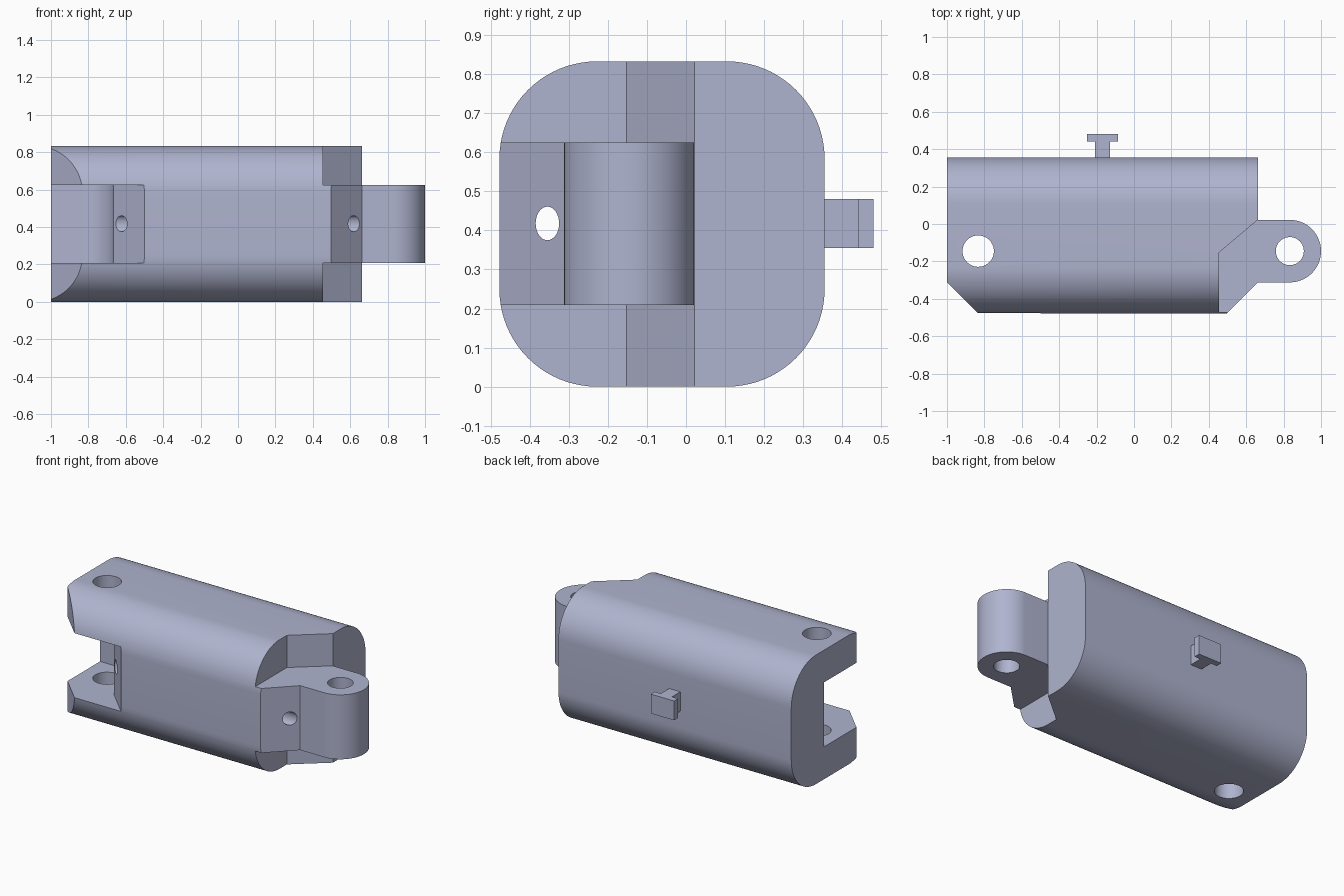
import bpy, bmesh, math
from mathutils import Vector

if "Cube" in bpy.data.objects:
    bpy.data.objects.remove(bpy.data.objects["Cube"])

TOP, MID = 0.833, 0.4165          # body height and its middle
Z0, Z1 = 0.209, 0.625             # hinge band
PIN_X, PIN_Y, KNUCKLE = 0.833, -0.145, 0.167
BACK, FRONT = 0.355, -0.478

paint = bpy.data.materials.new("blue_grey")
paint.diffuse_color = (0.43, 0.455, 0.62, 1)
paint.use_nodes = True
paint.node_tree.nodes["Principled BSDF"].inputs["Base Color"].default_value = paint.diffuse_color


def arc(cx, cy, r, a0, a1, n, ry=None):
    """Points along an arc, angles in degrees."""
    return [(cx + r * math.cos(math.radians(a0 + (a1 - a0) * i / n)),
             cy + (ry or r) * math.sin(math.radians(a0 + (a1 - a0) * i / n)))
            for i in range(n + 1)]


def prism(name, pts, lo, hi, axis="z"):
    """Extrude a 2D profile along z (xy profile) or x (yz profile)."""
    place = (lambda p, h: (p[0], p[1], h)) if axis == "z" else (lambda p, h: (h, p[0], p[1]))
    bm = bmesh.new()
    face = bm.faces.new([bm.verts.new(place(p, lo)) for p in pts])
    ext = bmesh.ops.extrude_face_region(bm, geom=[face])
    step = Vector(place((0, 0), hi - lo))
    bmesh.ops.translate(bm, vec=step,
                        verts=[v for v in ext["geom"] if isinstance(v, bmesh.types.BMVert)])
    bmesh.ops.recalc_face_normals(bm, faces=bm.faces)
    me = bpy.data.meshes.new(name)
    bm.to_mesh(me)
    bm.free()
    me.materials.append(paint)
    ob = bpy.data.objects.new(name, me)
    bpy.context.collection.objects.link(ob)
    return ob


def cut(target, *args):
    """Subtract a prism from the target and discard the cutter."""
    cutter = prism("cutter", *args)
    cutter.hide_render = True
    mod = target.modifiers.new("cut", "BOOLEAN")
    mod.operation, mod.solver, mod.object = "DIFFERENCE", "EXACT", cutter
    bpy.context.view_layer.objects.active = target
    bpy.ops.object.modifier_apply(modifier=mod.name)
    bpy.data.objects.remove(cutter)


# Rounded square bar, long enough to carve the hinge knuckle from it
R = 0.25
profile = (arc(BACK - R, TOP - R, R, 0, 90, 20) + arc(FRONT + R, TOP - R, R, 90, 180, 20)
           + arc(FRONT + R, R, R, 180, 270, 20) + arc(BACK - R, R, R, 270, 360, 20))
body = prism("hinged_body", profile, -1, 1.05, "x")

# Outline of the right end with its round knuckle
knuckle = arc(PIN_X, PIN_Y, KNUCKLE, 90, -90, 40)
cut(body, [(0.662, 0.6), (0.662, 0.022)] + knuckle
    + [(0.662, -0.312), (0.402, -0.572), (1.3, -0.572), (1.3, 0.6)], -0.2, 1.1)

# Clearance above and below the knuckle
notch = [(0.455, -0.65), (0.455, -0.152), (0.662, 0.022), (0.722, 0.0724), (1.4, 0.0724), (1.4, -0.65)]
cut(body, notch, Z1, 1.2)
cut(body, notch, -0.3, Z0)

# Bevelled front corner on the left end
cut(body, [(-1.1, -0.21), (-0.73, -0.58), (-1.1, -0.58)], -0.2, 1.1)

# Slot that receives the next knuckle
slot = ([(-1.2, 0.022)] + arc(-PIN_X, PIN_Y, KNUCKLE, 90, 0, 20)
        + [(-0.666, -0.312), (-0.40, -0.578), (-1.2, -0.578)])
cut(body, slot, Z0, Z1)

# Pin holes and the lengthwise cord hole
cut(body, arc(PIN_X, PIN_Y, 0.075, 0, 360, 40)[:-1], -0.2, 1.1)
cut(body, arc(-PIN_X, PIN_Y, 0.084, 0, 360, 40)[:-1], -0.2, 1.1)
cut(body, arc(-0.355, 0.418, 0.03, 0, 360, 32, 0.043)[:-1], -0.9, 0.75, "x")

# T-shaped hook on the back
half = [(0.04, BACK - 0.02), (0.04, 0.44), (0.083, 0.44), (0.083, 0.48)]
tee = [(-0.168 + x, y) for x, y in half] + [(-0.168 - x, y) for x, y in reversed(half)]
hook = prism("back_hook", tee, 0.355, 0.48)

# Smooth the curves, keep the edges crisp
for ob in bpy.context.scene.objects:
    ob.select_set(ob == body)
bpy.context.view_layer.objects.active = body
bpy.ops.object.shade_smooth_by_angle(angle=math.radians(25))
